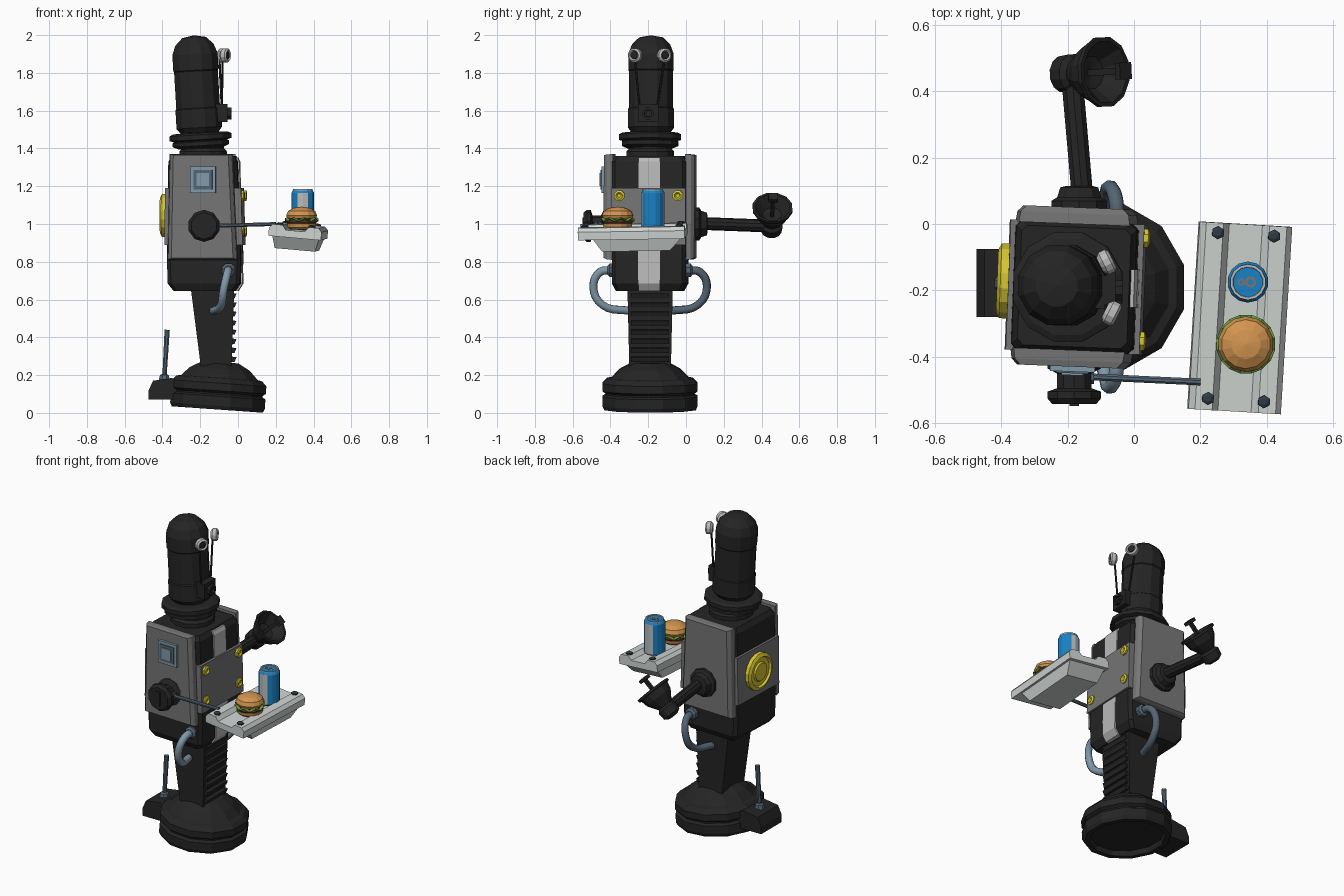
import bpy, bmesh, math
from mathutils import Matrix, Vector

if "Cube" in bpy.data.objects:
    bpy.data.objects.remove(bpy.data.objects["Cube"])


def mat(name, r, g, b):
    m = bpy.data.materials.new(name)
    m.diffuse_color = (r, g, b, 1)
    m.use_nodes = True
    m.node_tree.nodes["Principled BSDF"].inputs["Base Color"].default_value = m.diffuse_color
    return m


BLACK = mat("black", .018, .018, .018)
GREY = mat("plate_grey", .18, .18, .18)
LIGHT = mat("light_grey", .5, .5, .5)
TRAY = mat("tray_white", .62, .66, .64)
STEEL = mat("steel_blue", .09, .13, .17)
PALE = mat("pale_steel", .22, .32, .4)
YELLOW = mat("yellow", .68, .56, .03)
BLUE = mat("can_blue", .01, .22, .55)
BUN = mat("bun", .65, .3, .08)
PATTY = mat("patty", .12, .04, .02)
LEAF = mat("lettuce", .12, .32, .04)
NAVY = mat("bolt_dark", .03, .045, .06)


def rings(name, loops, m):
    """Skin a stack of equal closed loops and cap both ends."""
    bm = bmesh.new()
    vs = [[bm.verts.new(p) for p in l] for l in loops]
    n = len(vs[0])
    for a, b in zip(vs, vs[1:]):
        for i in range(n):
            j = (i + 1) % n
            bm.faces.new((a[i], a[j], b[j], b[i]))
    bm.faces.new(vs[0])
    bm.faces.new(vs[-1])
    bmesh.ops.remove_doubles(bm, verts=bm.verts, dist=1e-5)
    bmesh.ops.recalc_face_normals(bm, faces=bm.faces)
    me = bpy.data.meshes.new(name)
    bm.to_mesh(me)
    bm.free()
    me.materials.append(m)
    ob = bpy.data.objects.new(name, me)
    bpy.context.collection.objects.link(ob)
    return ob


def lathe(name, prof, loc, m, axis=(0, 0, 1), n=12):
    """prof: (radius, height) pairs turned round the axis at loc."""
    M = Matrix.Translation(loc) @ Vector(axis).to_track_quat('Z', 'Y').to_matrix().to_4x4()
    ang = [2 * math.pi * (i + .5) / n for i in range(n)]
    return rings(name, [[M @ Vector((r * math.cos(a), r * math.sin(a), h)) for a in ang]
                        for r, h in prof], m)


def rod(name, a, b, r, m, n=8, r2=None):
    d = Vector(b) - Vector(a)
    return lathe(name, [(r, 0), (r2 or r, d.length)], a, m, d, n)


def loft(name, secs, m, c=0.0):
    """secs: (z, x0, x1, y0, y1) rectangles with corners cut by c."""
    loops = []
    for z, x0, x1, y0, y1 in secs:
        loops.append([(x0 + c, y0, z), (x1 - c, y0, z), (x1, y0 + c, z), (x1, y1 - c, z),
                      (x1 - c, y1, z), (x0 + c, y1, z), (x0, y1 - c, z), (x0, y0 + c, z)])
    return rings(name, loops, m)


def box(name, x0, x1, y0, y1, z0, z1, m):
    return loft(name, [(z0, x0, x1, y0, y1), (z1, x0, x1, y0, y1)], m)


def prism(name, pts, y0, y1, m):
    return rings(name, [[(x, y, z) for x, z in pts] for y in (y0, y1)], m)


def turn(obs, pivot, deg, axis):
    T = Matrix.Translation(pivot)
    M = T @ Matrix.Rotation(math.radians(deg), 4, axis) @ T.inverted()
    for o in obs:
        o.data.transform(M)


CY = -.19

# base, tipped slightly forward
base = lathe("base", [(0, .03), (.21, .03), (.22, 0), (.25, 0), (.26, .02), (.26, .07), (.243, .08),
                      (.243, .088), (.26, .1), (.26, .14), (.235, .165), (.21, .17), (.165, .215),
                      (.1, .25), (0, .255)], (-.11, CY, .018), BLACK)
turn([base], (-.11, CY, .018), 4, 'Y')
prism("rear_pedal_box", [(-.475, .07), (-.475, .115), (-.45, .17), (-.35, .185), (-.29, .16), (-.29, .07)],
      -.28, -.075, BLACK)
lathe("lever_boss", [(.032, 0), (.025, .025), (.014, .03)], (-.39, -.18, .175), STEEL, n=8)
rod("lever", (-.39, -.18, .18), (-.375, -.18, .44), .012, STEEL, r2=.015)

# leg with ribbed front
loft("leg", [(.23, -.195, -.035, -.3, -.08), (.66, -.25, -.02, -.31, -.07)], BLACK)
for i in range(8):
    z = .27 + i * .048
    prism("leg_rib", [(-.05, z), (-.018, z), (-.008, z + .025), (-.05, z + .03)], -.29, -.09, BLACK)

# torso
body = [loft("torso", [(.645, -.335, -.01, -.365, -.015), (.685, -.365, .018, -.386, .006),
                       (.83, -.37, .022, -.386, .006), (1.33, -.362, .002, -.386, .006),
                       (1.36, -.345, -.015, -.37, -.01)], BLACK, .018)]
body.append(loft("front_strip", [(.645, -.06, .002, -.245, -.13), (.685, -.06, .027, -.245, -.13),
                                 (1.33, -.06, .01, -.245, -.13), (1.352, -.06, .0, -.245, -.13)], LIGHT))
body.append(loft("front_panel", [(.89, -.06, .032, -.386, .006), (1.19, -.06, .024, -.386, .006)], GREY))
body.append(loft("back_panel", [(.89, -.382, -.2, -.386, .006), (1.19, -.379, -.2, -.386, .006)], GREY))
for s in (-1, 1):
    # side plates, bevelled toward the outside
    w = []
    for d, i in ((.19, 0), (.222, .005), (.24, .022)):
        y = CY + s * d
        w.append([(-.365 + i, y, .81 + i / 2), (.005 - i, y, .81 + i / 2),
                  (-.02 - i, y, 1.37 - i / 4), (-.355 + i, y, 1.37 - i / 4)])
    body.append(rings("side_plate", w, GREY))
    for z in (.96, 1.15):
        body.append(lathe("panel_bolt", [(.03, 0), (.03, .015), (.018, .02), (.01, .012), (0, .012)],
                          (.022, CY + s * .155, z), YELLOW, (1, 0, 0), 8))
body.append(lathe("back_disc", [(.115, 0), (.115, .025), (.095, .035), (.088, .022), (.06, .022),
                                (.055, .032), (0, .032)], (-.378, CY + .01, 1.045), YELLOW, (-1, 0, 0), 16))
body.append(box("side_window", -.243, -.108, -.445, -.42, 1.165, 1.305, PALE))
body.append(box("side_window_frame", -.225, -.126, -.45, -.43, 1.183, 1.287, STEEL))
body.append(box("side_window_pane", -.208, -.143, -.456, -.43, 1.2, 1.27, PALE))
turn(body, (-.175, CY, 1), -2.3, 'Z')

# neck, collar and head, leaning back
lathe("neck", [(.13, 1.35), (.13, 1.385), (.115, 1.4), (.115, 1.45)], (-.185, CY, 0), BLACK)
head = [lathe("collar", [(.12, 1.40), (.155, 1.415), (.155, 1.435), (.145, 1.44), (.17, 1.447),
                         (.17, 1.472), (.15, 1.482), (.08, 1.485)], (-.2, CY, 0), BLACK),
        lathe("head", [(.09, 1.465), (.125, 1.51), (.125, 1.61), (.12, 1.615), (.12, 1.81), (.124, 1.815),
                       (.124, 1.9), (.105, 1.95), (.065, 1.988), (0, 2.0)], (-.203, CY + .005, 0), BLACK)]
turn(head, (-.203, CY, 1.48), -3.4, 'Y')
box("mouth_box", -.14, -.055, -.255, -.145, 1.54, 1.635, BLACK)
lathe("mouth_nozzle", [(.033, 0), (.033, .025), (.02, .025), (.018, .012), (0, .012)],
      (-.06, -.2, 1.585), BLACK, (1, 0, 0), 8)

# eyes on stalks
for s in (-1, 1):
    ax = Vector((1, s * .5, 0)).normalized()
    e = Vector((-.075 - s * .008, -.192 + s * .077, 1.893))
    lathe("eye", [(.025, -.022), (.038, -.01), (.038, .012), (.028, .02), (.02, .01), (0, .01)], e, LIGHT, ax)
    lathe("pupil", [(.024, 0), (.02, .015), (0, .017)], e, BLACK, ax)
    rod("eye_stalk", (-.085, -.2 + s * .045, 1.6), e - Vector((.015, 0, .03)), .006, BLACK, 6)

# hoses with sockets
for s in (-1, 1):
    cu = bpy.data.curves.new("hose", 'CURVE')
    cu.dimensions = '3D'
    cu.bevel_depth, cu.bevel_resolution, cu.resolution_u = .022, 2, 5
    cu.use_fill_caps = True
    sp = cu.splines.new('BEZIER')
    path = [(-.05, .2, .755), (-.055, .265, .745), (-.075, .3, .66), (-.09, .25, .57), (-.13, .11, .54)]
    sp.bezier_points.add(len(path) - 1)
    for b, (x, y, z) in zip(sp.bezier_points, path):
        b.co = (x, CY + s * y, z)
        b.handle_left_type = b.handle_right_type = 'AUTO'
    cu.materials.append(PALE if s < 0 else STEEL)
    bpy.context.collection.objects.link(bpy.data.objects.new("hose", cu))
    lathe("hose_socket", [(.038, .18), (.038, .215), (.025, .225)], (-.05, CY, .755), STEEL, (0, s, 0), 8)

# tray arm on the near side
lathe("near_shoulder", [(.085, .22), (.085, .245), (.055, .26), (.055, .305), (.085, .315), (.085, .335),
                        (.07, .352), (.03, .352)], (-.18, CY, .99), BLACK, (0, -1, 0), 10)
box("near_shoulder_slot", -.195, -.165, -.548, -.53, .945, 1.035, BLACK)
lathe("rod_socket", [(.022, 0), (.022, .02)], (-.14, -.462, .99), STEEL, (1, 0, 0), 8)
rod("tray_rod", (-.14, -.46, .99), (.2, -.476, 1.0), .011, STEEL)

# tray with channel, tipped forward
half = [(.14, .93), (.14, .973), (.122, .993), (.07, .993), (.05, .968)]
prof = half + [(-x, z) for x, z in reversed(half)]
tray = [prism("tray", [(.318 + x, z) for x, z in prof], -.565, .0, TRAY),
        loft("tray_underside", [(.865, .21, .425, -.44, -.08), (.93, .195, .443, -.485, -.02),
                                (.94, .195, .443, -.485, -.02)], TRAY)]
for x in (.233, .403):
    for y in (-.53, -.03):
        tray.append(lathe("tray_bolt", [(.02, 0), (.02, .01), (.01, .015), (0, .015)], (x, y, .99), NAVY, n=6))
turn(tray, (.318, -.288, .95), -3.5, 'Z')
turn(tray, (.318, -.288, .95), 5, 'Y')
turn(tray, (.318, -.288, .95), 1.2, 'X')

# can
cl = (.343, -.175, .965)
can = lathe("can", [(.05, 0), (.062, .012), (.062, .2), (.052, .215)], cl, BLUE, n=14)
can.data.materials.append(LIGHT)
for p in can.data.polygons:
    if abs(p.normal.y) > .85:
        p.material_index = 1
lathe("can_lid", [(.054, .211), (.054, .219), (.046, .219), (.044, .211), (0, .211)], cl, LIGHT, n=14)
for dx, r in ((-.02, .012), (.008, .018)):
    lathe("can_tab", [(r, .21), (r, .217), (r * .5, .217), (r * .5, .213)],
          (cl[0] + dx, cl[1], cl[2]), GREY, n=8)

# burger
bl = (.337, -.362, .97)
lathe("bun_bottom", [(.06, 0), (.075, .012), (.078, .03)], bl, BUN, n=14)
lathe("patty", [(.076, .03), (.082, .04), (.076, .055)], bl, PATTY, n=14)
leaf = lathe("lettuce", [(.075, .045), (.09, .052), (.075, .06)], bl, LEAF, n=16)
for v in leaf.data.vertices:
    v.co.z += .008 * (-1) ** (v.index % 2)
lathe("bun_top", [(.078, .06), (.084, .075), (.074, .098), (.045, .115), (0, .122)], bl, BUN, n=14)

# plunger arm on the far side
lathe("far_shoulder", [(.088, .235), (.088, .26), (.07, .27), (.06, .3), (.04, .305)],
      (-.165, CY, 1.0), BLACK, (0, 1, 0), 10)
rod("plunger_arm", (-.155, .08, 1.003), (-.185, .42, .99), .034, BLACK, 10)
ax = Vector((1, .05, .95)).normalized()
rim = Vector((-.09, .458, 1.085))
lathe("plunger_cup", [(.03, -.19), (.055, -.175), (.06, -.13), (.045, -.115), (.055, -.1), (.085, -.055),
                      (.095, -.012), (.108, -.01), (.108, .005), (.095, .005), (.05, -.05), (0, -.06)],
      rim, BLACK, ax)
rod("plunger_pin", rim - ax * .07, rim + ax * .085, .014, BLACK, 4)
lathe("plunger_pin_head", [(.036, .07), (.036, .09)], rim, BLACK, ax, 4)
